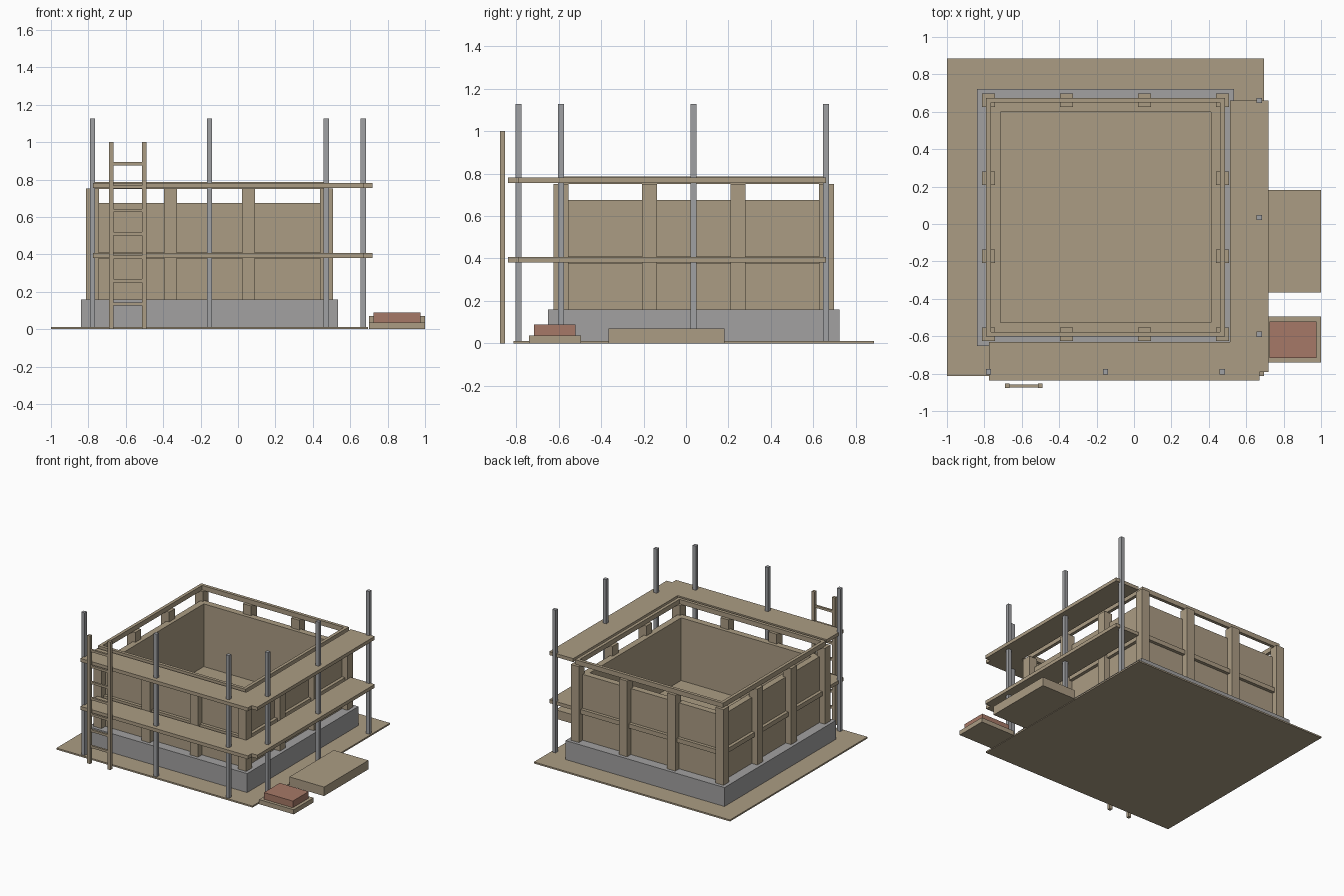
import bpy

cube = bpy.data.objects.get("Cube")
if cube:
    bpy.data.objects.remove(cube, do_unlink=True)


def material(name, rgb):
    mat = bpy.data.materials.new(name)
    mat.use_nodes = True
    mat.diffuse_color = (*rgb, 1)
    mat.node_tree.nodes["Principled BSDF"].inputs["Base Color"].default_value = (*rgb, 1)
    return mat


WOOD = material("tan wood", (0.41, 0.335, 0.23))
CONCRETE = material("grey concrete", (0.36, 0.355, 0.355))
STEEL = material("grey steel", (0.35, 0.355, 0.37))
BRICK = material("red brick", (0.38, 0.19, 0.135))


def box(name, x, y, z, mat):
    """Box spanning the (low, high) pair on each axis."""
    corners = [(a, b, c) for c in z for a, b in
               ((x[0], y[0]), (x[1], y[0]), (x[1], y[1]), (x[0], y[1]))]
    faces = [(3, 2, 1, 0), (4, 5, 6, 7)]
    faces += [(i, (i + 1) % 4, (i + 1) % 4 + 4, i + 4) for i in range(4)]
    mesh = bpy.data.meshes.new(name)
    mesh.from_pydata(corners, [], faces)
    mesh.materials.append(mat)
    obj = bpy.data.objects.new(name, mesh)
    bpy.context.collection.objects.link(obj)
    return obj


def around(c, width):
    return (c - width / 2, c + width / 2)


# Centre of the building
CX, CY = -0.152, 0.036


def square_ring(name, outer, thick, z, mat):
    """Four butted boxes round the building centre; outer is the half width."""
    inner = outer - thick
    for tag, s in (("front", -1), ("back", 1)):
        y = sorted((CY + s * inner, CY + s * outer))
        box(f"{tag}_{name}", (CX - outer, CX + outer), y, z, mat)
    for tag, s in (("right", -1), ("left", 1)):
        x = sorted((CX + s * inner, CX + s * outer))
        box(f"{tag}_{name}", x, (CY - inner, CY + inner), z, mat)


# Ground sheet, footing and floor
box("ground_board", (-1, 0.695), (-0.814, 0.885), (0, 0.012), WOOD)
square_ring("footing", 0.687, 0.15, (0.004, 0.16), CONCRETE)
box("floor", around(CX, 1.13), around(CY, 1.13), (0.15, 0.185), WOOD)

# Walls with middle and top rails
square_ring("wall", 0.613, 0.05, (0.16, 0.675), WOOD)
square_ring("middle_rail", 0.638, 0.025, (0.375, 0.41), WOOD)
square_ring("top_rail", 0.638, 0.025, (0.75, 0.787), WOOD)

# Studs: four along every side, sharing the corners
STEP = 0.417
for i in range(4):
    for j in range(4):
        if i in (0, 3) or j in (0, 3):
            box(f"stud_{i}_{j}", around(CX + (i - 1.5) * STEP, 0.07),
                around(CY + (j - 1.5) * STEP, 0.07), (0.16, 0.752), WOOD)

# Scaffold decks and poles
for level, z in (("lower", (0.38, 0.407)), ("upper", (0.755, 0.782))):
    box(f"{level}_front_deck", (-0.775, 0.672), (-0.838, -0.63), z, WOOD)
    box(f"{level}_side_deck", (0.513, 0.72), (-0.79, 0.66), z, WOOD)
for i in range(3):
    box(f"front_pole_{i}", around(-0.778 + i * 0.625, 0.028),
        around(-0.79, 0.028), (0.006, 1.127), STEEL)
    box(f"side_pole_{i}", around(0.67, 0.028),
        around(-0.59 + i * 0.625, 0.028), (0.006, 1.127), STEEL)

# Ladder
for side, x in (("right", -0.678), ("left", -0.502)):
    box(f"ladder_{side}_rail", around(x, 0.024), (-0.877, -0.853), (0, 1), WOOD)
for i in range(7):
    box(f"ladder_rung_{i}", (-0.678, -0.502), (-0.873, -0.857),
        around(0.135 + i * 0.125, 0.018), WOOD)

# Stacked boards and the pallet of bricks
box("lower_board_stack", (0.70, 1), (-0.365, 0.182), (0, 0.036), WOOD)
box("upper_board_stack", (0.70, 1), (-0.365, 0.182), (0.036, 0.07), WOOD)
box("brick_pallet", (0.70, 1), (-0.74, -0.495), (0, 0.036), WOOD)
box("brick_stack", (0.725, 0.975), (-0.716, -0.52), (0.036, 0.088), BRICK)
